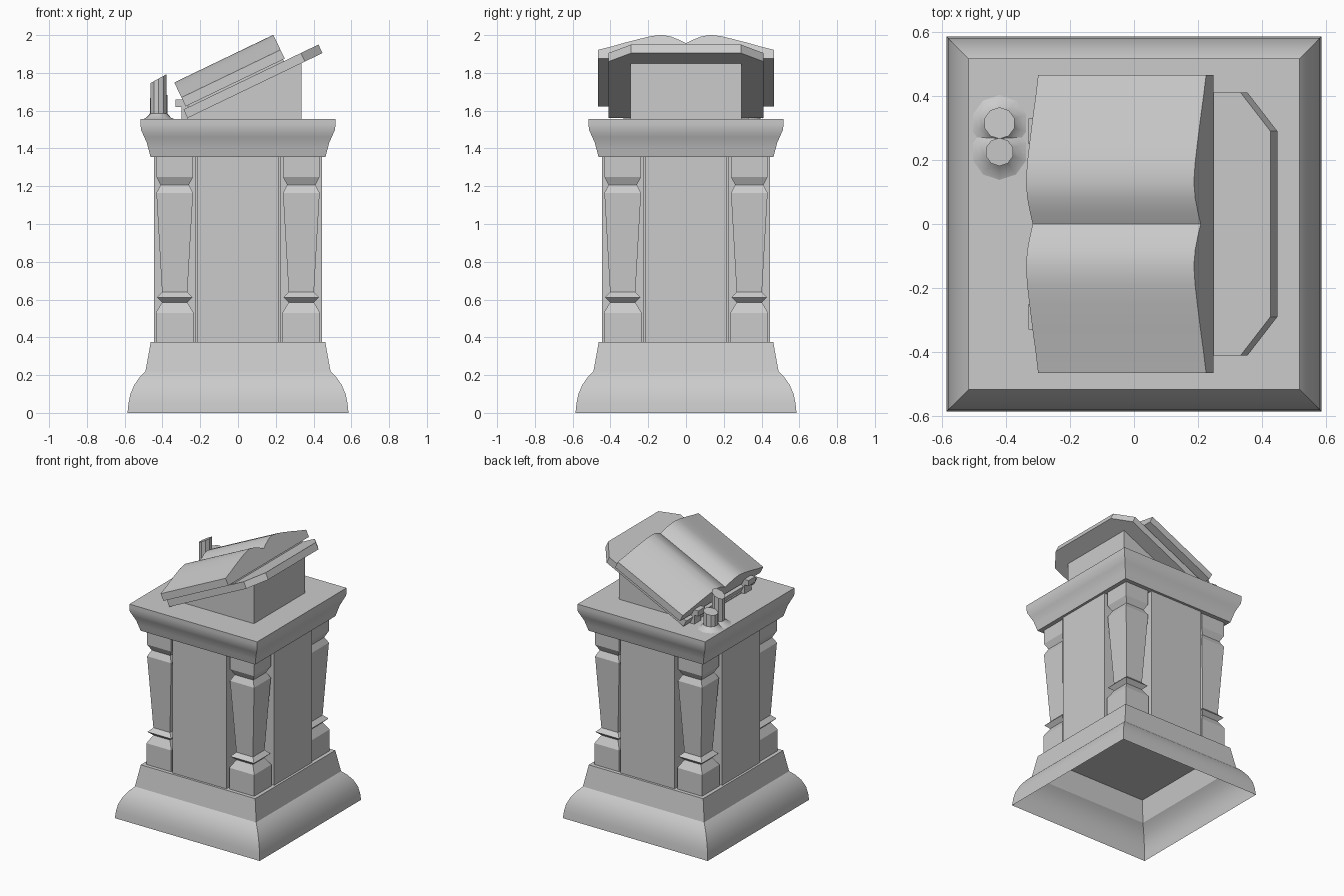
import bpy
import bmesh
import math
from mathutils import Matrix, Vector

cube = bpy.data.objects.get("Cube")
if cube:
    bpy.data.objects.remove(cube, do_unlink=True)

GREY = (0.6, 0.6, 0.6, 1.0)
stone = bpy.data.materials.new("stone_grey")
stone.use_nodes = True
stone.diffuse_color = GREY
stone.node_tree.nodes["Principled BSDF"].inputs["Base Color"].default_value = GREY


def finish(name, bm, matrix=None, smooth=False):
    """Turn a bmesh into a named object with the stone material."""
    bmesh.ops.recalc_face_normals(bm, faces=bm.faces)
    mesh = bpy.data.meshes.new(name)
    bm.to_mesh(mesh)
    bm.free()
    mesh.materials.append(stone)
    obj = bpy.data.objects.new(name, mesh)
    bpy.context.collection.objects.link(obj)
    if matrix:
        obj.matrix_world = matrix
    if smooth:
        bpy.ops.object.select_all(action="DESELECT")
        obj.select_set(True)
        bpy.context.view_layer.objects.active = obj
        bpy.ops.object.shade_smooth_by_angle(angle=math.radians(32))
    return obj


def loft(name, profile, sides=4, centre=(0, 0), bottom=True, smooth=False, tilt=0):
    """Stack regular rings of (half width, z); tilt slants the last ring along x."""
    bm = bmesh.new()
    rings = []
    for i, (r, z) in enumerate(profile):
        radius = r / math.cos(math.pi / sides)
        slope = tilt if i == len(profile) - 1 else 0
        ring = []
        for k in range(sides):
            a = math.tau * (k + 0.5) / sides
            dx = radius * math.cos(a)
            ring.append(bm.verts.new((centre[0] + dx, centre[1] + radius * math.sin(a), z + slope * dx)))
        rings.append(ring)
    for low, high in zip(rings, rings[1:]):
        for k in range(sides):
            n = (k + 1) % sides
            bm.faces.new((low[k], low[n], high[n], high[k]))
    bm.faces.new(rings[-1])
    if bottom:
        bm.faces.new(rings[0][::-1])
    return finish(name, bm, smooth=smooth)


def box(name, low, high):
    bm = bmesh.new()
    bmesh.ops.create_cube(bm, size=1)
    for v in bm.verts:
        v.co = Vector([(a + b) / 2 + c * (b - a) for a, b, c in zip(low, high, v.co)])
    return finish(name, bm)


def prism(name, outline, offset, matrix=None, smooth=False):
    """Extrude a closed outline of 3D points along an offset."""
    bm = bmesh.new()
    face = bm.faces.new([bm.verts.new(p) for p in outline])
    grown = bmesh.ops.extrude_face_region(bm, geom=[face])["geom"]
    bmesh.ops.translate(bm, vec=offset, verts=[g for g in grown if isinstance(g, bmesh.types.BMVert)])
    return finish(name, bm, matrix, smooth)


# Flared plinth, hollow underneath
loft("plinth", [(0.585, 0), (0.58, 0.05), (0.57, 0.1), (0.548, 0.15), (0.52, 0.19),
                (0.49, 0.22), (0.462, 0.375)], bottom=False, smooth=True)

# Shaft: a core with two crossing panels
FOOT, HEAD = 0.375, 1.355
box("shaft_core", (-0.228, -0.228, FOOT), (0.228, 0.228, HEAD))
box("panel_front_back", (-0.218, -0.445, FOOT), (0.218, 0.445, HEAD))
box("panel_sides", (-0.445, -0.218, FOOT), (0.445, 0.218, HEAD))

# Turned square posts in the four corners
POST = [(0.1, FOOT), (0.1, 0.53), (0.067, 0.585), (0.095, 0.612), (0.067, 0.64),
        (0.097, 1.165), (0.075, 1.207), (0.097, 1.25), (0.097, HEAD)]
for sx, side in ((-1, "right"), (1, "left")):
    for sy, end in ((-1, "front"), (1, "back")):
        loft(f"post_{end}_{side}", POST, centre=(0.335 * sx, 0.335 * sy))

# Cornice and table top
loft("cornice", [(0.463, HEAD), (0.475, 1.4), (0.483, 1.43), (0.497, 1.462),
                 (0.514, 1.5), (0.516, 1.53), (0.516, 1.555)], smooth=True)

# Wedge carrying the reading board
TOP = 1.555
wedge = [(-0.275, TOP), (0.335, TOP), (0.335, 1.852), (-0.275, 1.561)]
prism("wedge_stand", [(x, -0.295, z) for x, z in wedge], (0, 0.59, 0))

# Sloped frame: x runs up the slope, z is normal to the board
slope = Matrix.Translation((-0.267, 0, 1.561)) @ Matrix.Rotation(-math.radians(25.7), 4, "Y")

# Reading board with clipped upper corners
board = [(0, -0.41), (0.69, -0.41), (0.793, -0.29), (0.793, 0.29), (0.69, 0.41), (0, 0.41)]
prism("reading_board", [(x, y, 0) for x, y in board], (0, 0, 0.05), slope)

# Open book: two curved page halves around a valley
half = [(0.035, 0.17), (0.08, 0.19), (0.13, 0.2), (0.19, 0.191), (0.25, 0.175),
        (0.32, 0.155), (0.4, 0.13), (0.465, 0.112), (0.465, 0.06)]
pages = [(-y, z) for y, z in reversed(half)] + [(0, 0.151)] + half
prism("open_book", [(0.018, y, z) for y, z in pages], (0.582, 0, 0), slope, smooth=True)
bpy.data.objects["open_book"].data.update()

# Book binding between pages and board
prism("book_spine", [(0.03, -0.4, 0.05), (0.59, -0.4, 0.05), (0.59, 0.4, 0.05), (0.03, 0.4, 0.05)],
      (0, 0, 0.01), slope)

# Small stops holding the lower edge of the book
for s, side in ((-1, "front"), (1, "back")):
    y0, y1 = sorted((0.25 * s, 0.33 * s))
    box(f"book_stop_{side}", (-0.33, y0, 1.62), (-0.285, y1, 1.66))
    box(f"book_stop_leg_{side}", (-0.298, y0, TOP), (-0.265, y1, 1.64))

# Two candles with slanted tops standing in pooled wax
for name, y, r, z, tilt in (("tall", 0.225, 0.042, 1.77, 0.55), ("short", 0.315, 0.047, 1.675, 0.2)):
    loft(f"candle_{name}", [(r, TOP), (r, z)], 10, (-0.42, y), smooth=True, tilt=tilt)
    loft(f"wax_pool_{name}", [(0.083, TOP), (0.065, 1.563), (r, 1.585)], 10, (-0.42, y), smooth=True)
